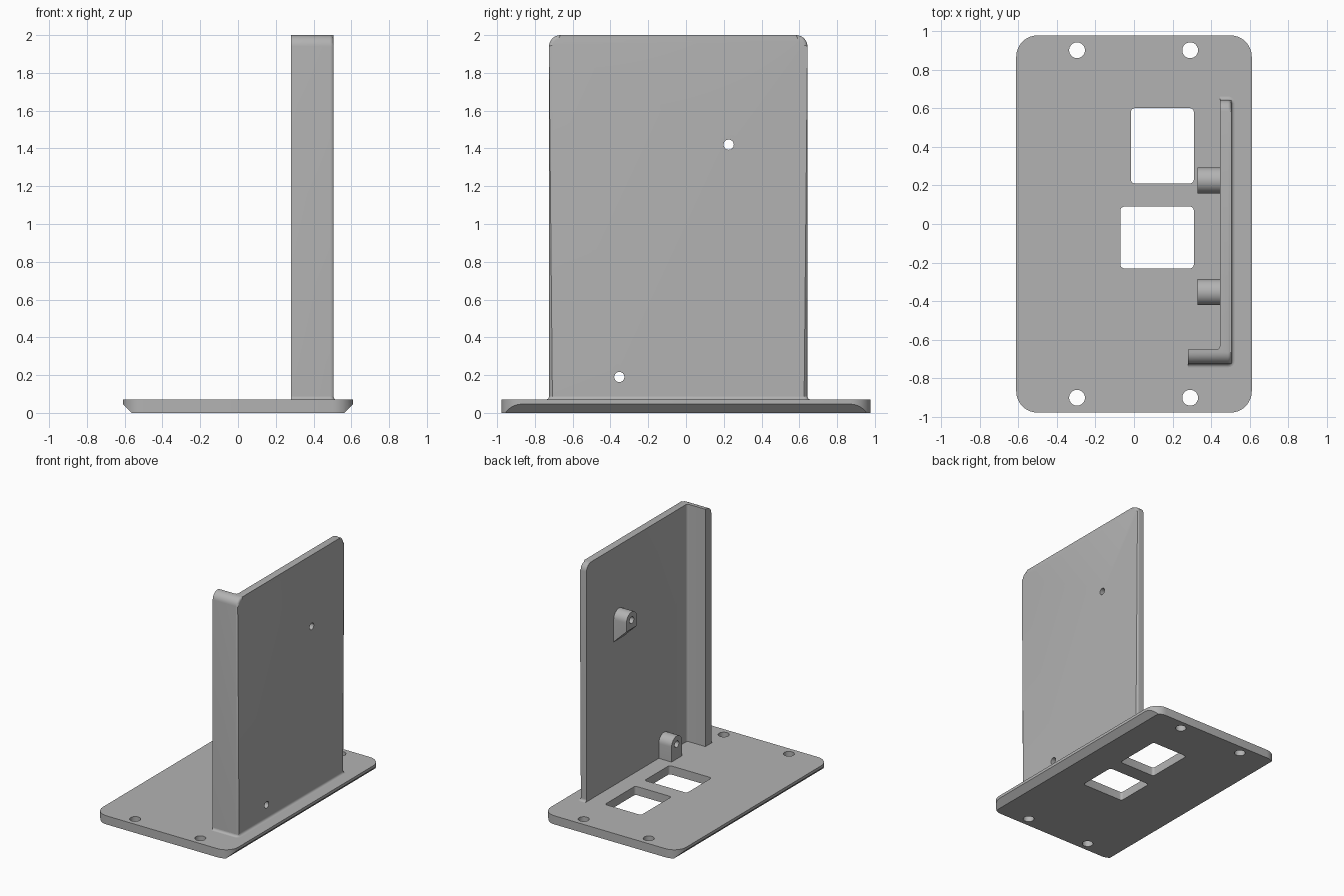
import bpy, bmesh, math
from mathutils import Vector

cube = bpy.data.objects.get("Cube")
if cube:
    bpy.data.objects.remove(cube, do_unlink=True)

grey = bpy.data.materials.new("plain_grey")
grey.use_nodes = True
grey.diffuse_color = (0.45, 0.45, 0.45, 1)
grey.node_tree.nodes["Principled BSDF"].inputs["Base Color"].default_value = (0.45, 0.45, 0.45, 1)


def rounded_rect(u0, u1, v0, v1, radii, steps=8):
    """Outline with one radius per corner, from lower left counter-clockwise."""
    pts = []
    corners = [(u0, v0, 1, 1), (u1, v0, -1, 1), (u1, v1, -1, -1), (u0, v1, 1, -1)]
    for i, ((u, v, su, sv), r) in enumerate(zip(corners, radii)):
        if r == 0:
            pts.append((u, v))
            continue
        for k in range(steps + 1):
            a = math.pi + (i + k / steps) * math.pi / 2
            pts.append((u + su * r + r * math.cos(a), v + sv * r + r * math.sin(a)))
    return pts


def circle(u, v, r, n=32):
    return [(u + r * math.cos(2 * math.pi * k / n), v + r * math.sin(2 * math.pi * k / n))
            for k in range(n)]


def place(axis, u, v, d):
    return Vector({"x": (d, u, v), "y": (u, d, v), "z": (u, v, d)}[axis])


def loft(name, axis, rings, edit=None):
    """Solid through a list of (outline, depth) rings along an axis."""
    bm = bmesh.new()
    loops = [[bm.verts.new(place(axis, u, v, d)) for u, v in pts] for pts, d in rings]
    for lo, hi in zip(loops, loops[1:]):
        for i in range(len(lo)):
            j = (i + 1) % len(lo)
            bm.faces.new((lo[i], lo[j], hi[j], hi[i]))
    bm.faces.new(loops[0])
    bm.faces.new(loops[-1])
    if edit:
        edit(bm)
    bmesh.ops.recalc_face_normals(bm, faces=bm.faces)
    mesh = bpy.data.meshes.new(name)
    bm.to_mesh(mesh)
    bm.free()
    mesh.materials.append(grey)
    obj = bpy.data.objects.new(name, mesh)
    bpy.context.collection.objects.link(obj)
    return obj


def prism(name, axis, pts, a, b, edit=None):
    return loft(name, axis, [(pts, a), (pts, b)], edit)


def activate(obj):
    bpy.ops.object.select_all(action="DESELECT")
    obj.select_set(True)
    bpy.context.view_layer.objects.active = obj


def carve(obj, cutters, operation="DIFFERENCE"):
    activate(obj)
    for cutter in cutters:
        mod = obj.modifiers.new("cut", "BOOLEAN")
        mod.operation, mod.solver, mod.object = operation, "EXACT", cutter
        bpy.ops.object.modifier_apply(modifier=mod.name)


TOP = 0.07            # upper face of the base
INNER, OUTER = 0.445, 0.505
Y0, Y1 = -0.725, 0.643
helpers = []

# Base plate, undercut along both long sides
base = prism("base_plate", "z", rounded_rect(-0.61, 0.61, -0.977, 0.977, [0.11] * 4), 0, TOP)
undercut = prism("undercut_helper", "y",
                 [(-0.563, 0), (0.563, 0), (0.612, 0.049), (0.612, 0.1), (-0.612, 0.1), (-0.612, 0.049)],
                 -1.1, 1.1)
carve(base, [undercut], "INTERSECT")

# Corner screw holes and two cable windows
base_cutters = [prism("screw_hole_helper", "z", circle(x, y, 0.041), -0.1, 0.2)
                for x in (-0.295, 0.291) for y in (-0.9, 0.9)]
for x0, y0, y1 in ((-0.016, 0.21, 0.6), (-0.07, -0.23, 0.09)):
    base_cutters.append(prism("window_helper", "z",
                              rounded_rect(x0, 0.31, y0, y1, [0.02] * 4, 5), -0.1, 0.2))
carve(base, base_cutters)
helpers += [undercut] + base_cutters


# Upright wall with front flange: rounded block, hollowed from the inner side
def soften_outer_edges(bm):
    edges = [e for e in bm.edges
             if all(abs(v.co.x - OUTER) < 1e-5 for v in e.verts)
             and max(v.co.z for v in e.verts) > TOP]
    bmesh.ops.bevel(bm, geom=edges, offset=0.018, segments=4, profile=0.5, affect="EDGES")


wall = prism("upright_wall", "x", rounded_rect(Y0, Y1, TOP - 0.01, 2, [0, 0, 0.06, 0.06]),
             0.28, OUTER, soften_outer_edges)

# Small concave fillet where the wall meets the base
R = 0.018
rings = []
for k in range(6):
    a = k / 5 * math.pi / 2
    grow = R * (1 - math.sin(a))
    z = TOP + R * (1 - math.cos(a))
    rings.append((rounded_rect(0.28, OUTER + grow, Y0 - grow, Y1 + grow,
                               [0, R + grow, R + grow, 0], 4), z))
fillet = loft("wall_base_fillet", "z", rings)

hollow = prism("hollow_helper", "z",
               rounded_rect(0.1, INNER, -0.65, 1, [0, 0.02, 0, 0], 5), 0, 2.2)
carve(wall, [hollow])
carve(fillet, [hollow])
helpers.append(hollow)


# Bolt bosses on the inner face of the wall
def boss(name, y, z, bottom, lift):
    r = 0.0675
    arch = [(y + r * math.cos(k * math.pi / 16), z + r * math.sin(k * math.pi / 16))
            for k in range(17)]

    def slope(bm):
        for v in bm.verts:
            if v.co.z < bottom + 1e-5 and v.co.x < 0.4:
                v.co.z += lift

    return prism(name, "x", arch + [(y - r, bottom), (y + r, bottom)], 0.33, INNER + 0.003, slope)


parts = [base, wall, fillet]
for name, y, z, bottom, lift in (("upper_boss", 0.226, 1.42, 1.235, 0.115),
                                 ("lower_boss", -0.353, 0.19, TOP - 0.005, 0)):
    block = boss(name, y, z, bottom, lift)
    drill = prism("bolt_hole_helper", "x", circle(y, z, 0.027), 0.2, 0.7)
    carve(block, [drill])
    carve(wall, [drill])
    parts.append(block)
    helpers.append(drill)

for helper in helpers:
    bpy.data.objects.remove(helper, do_unlink=True)
for part in parts:
    activate(part)
    bpy.ops.object.shade_smooth_by_angle(angle=math.radians(30))
